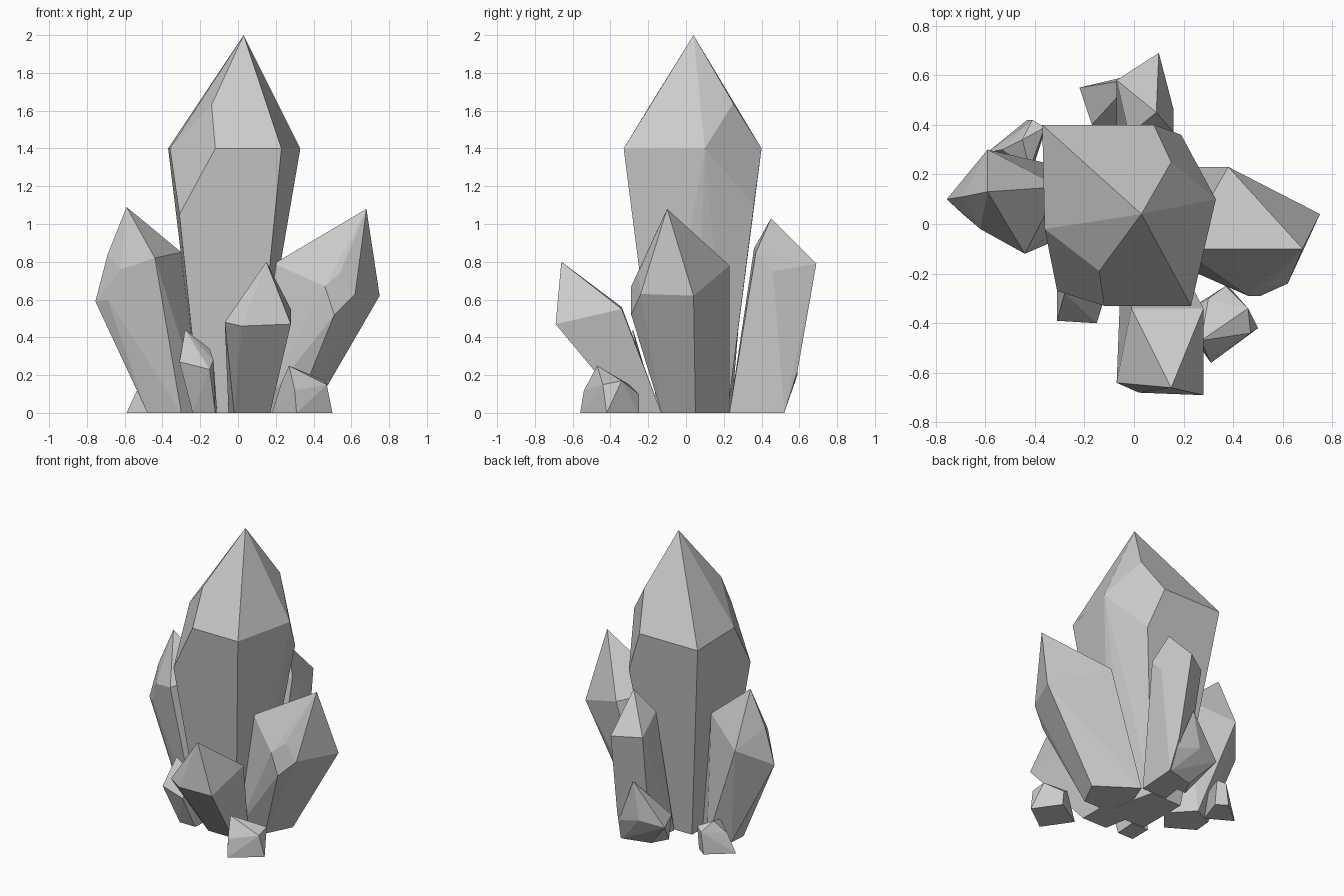
import bpy, bmesh, math


def crystal(name, tip, facets, base):
    """Flat-faced shard: a tip, cut shoulder corners and a footprint on the ground."""
    bm = bmesh.new()
    for p in [tip] + facets + [(x, y, 0) for x, y in base]:
        bm.verts.new(p)
    bmesh.ops.convex_hull(bm, input=bm.verts[:])
    loose = [v for v in bm.verts if not v.link_faces]
    bmesh.ops.delete(bm, geom=loose, context='VERTS')
    bmesh.ops.dissolve_limit(bm, angle_limit=math.radians(4),
                             verts=bm.verts[:], edges=bm.edges[:])
    bmesh.ops.recalc_face_normals(bm, faces=bm.faces[:])
    me = bpy.data.meshes.new(name)
    bm.to_mesh(me)
    bm.free()
    ob = bpy.data.objects.new(name, me)
    bpy.context.collection.objects.link(ob)
    return ob


# Tall central shard, two opposite shoulder corners cut off
crystal("main_crystal", (.03, .04, 2),
        [(-.37, .40, 1.4), (.08, .40, 1.4), (.15, .25, 1.64), (.19, .36, 1.10),
         (.33, .10, 1.4), (.23, -.33, 1.4), (-.12, -.33, 1.4), (-.14, -.19, 1.63),
         (-.31, -.27, 1.05), (-.36, -.02, 1.4)],
        [(-.2, .22), (.04, .22), (.08, .05), (.09, -.15), (-.2, -.14)])

# Medium shards leaning outwards
crystal("left_crystal", (-.59, .13, 1.09),
        [(-.755, .10, .59), (-.69, .04, .60), (-.62, -.02, .76), (-.69, .11, .84),
         (-.44, -.12, .82), (-.30, .15, .85), (-.59, .30, .72)],
        [(-.48, .05), (-.30, -.06), (-.18, .08), (-.33, .24), (-.47, .17)])

crystal("right_crystal", (.68, -.10, 1.08),
        [(.75, .04, .62), (.38, .23, .78), (.19, -.10, .79), (.46, -.29, .67),
         (.54, -.25, .74), (.62, -.24, .63), (.51, -.29, .52)],
        [(.39, .05), (.30, -.13), (.1, -.13), (.08, .10), (.13, .23)])

crystal("back_crystal", (.09, .45, 1.03),
        [(.10, .69, .79), (-.07, .58, .78), (-.02, .36, .87), (.16, .46, .75),
         (.16, .37, .85), (.12, .59, .22)],
        [(.14, .52), (-.04, .45), (-.07, .23), (.12, .23)])

crystal("front_crystal", (.15, -.66, .80),
        [(-.07, -.64, .48), (.02, -.68, .46), (.10, -.68, .49), (.28, -.69, .47),
         (.28, -.34, .55), (-.01, -.34, .56)],
        [(-.02, -.30), (.17, -.30), (.17, -.13), (-.05, -.13)])

# Small shards around the foot
crystal("small_front_right_crystal", (.27, -.47, .25),
        [(.46, -.34, .17), (.47, -.44, .15), (.30, -.54, .12), (.23, -.42, .16),
         (.37, -.25, .10), (.30, -.30, .15)],
        [(.31, -.56), (.50, -.42), (.38, -.25), (.18, -.37)])

crystal("small_front_left_crystal", (-.28, -.28, .44),
        [(-.31, -.39, .27), (-.22, -.38, .25), (-.15, -.40, .23),
         (-.13, -.33, .28), (-.15, -.26, .34), (-.31, -.25, .28)],
        [(-.24, -.30), (-.12, -.30), (-.11, -.15), (-.24, -.15)])

crystal("small_back_left_crystal", (-.45, .34, .21),
        [(-.53, .30, .13), (-.41, .42, .15), (-.36, .39, .17), (-.42, .22, .17)],
        [(-.59, .29), (-.43, .42), (-.36, .37), (-.42, .19)])

crystal("small_back_crystal", (.0, .585, .46),
        [(-.22, .55, .18), (-.12, .53, .30), (-.05, .59, .20), (-.17, .40, .20),
         (.12, .57, .15)],
        [(.13, .52), (-.06, .47), (-.12, .36), (.08, .38)])
